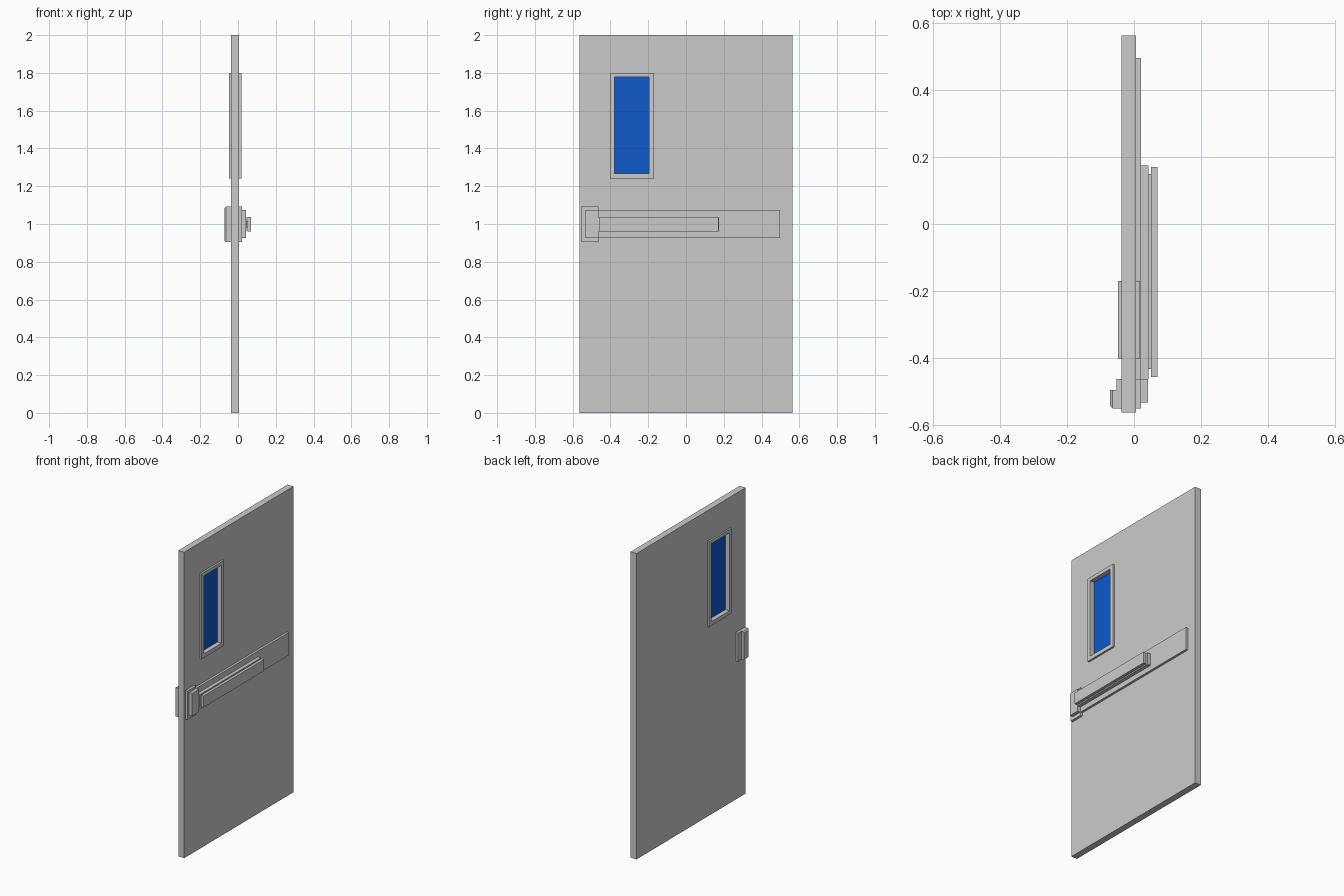
import bpy, bmesh

if "Cube" in bpy.data.objects:
    bpy.data.objects.remove(bpy.data.objects["Cube"])


def box(name, x, y, z, chamfer=None, width=0.008):
    """Box from (min, max) ranges; chamfer(edge_midpoint) picks edges to cut."""
    bm = bmesh.new()
    bmesh.ops.create_cube(bm, size=1)
    for v in bm.verts:
        v.co = [r[0] if c < 0 else r[1] for c, r in zip(v.co, (x, y, z))]
    if chamfer:
        edges = [e for e in bm.edges if chamfer((e.verts[0].co + e.verts[1].co) / 2)]
        bmesh.ops.bevel(bm, geom=edges, offset=width, segments=1, affect='EDGES')
    return finish(name, bm)


def ring(name, x, outer, inner):
    """Rectangular frame through x; outer and inner are (y0, y1, z0, z1)."""
    bm = bmesh.new()
    loops = []
    for px in x:
        for y0, y1, z0, z1 in (outer, inner):
            loops.append([bm.verts.new((px, a, b)) for a, b in
                          ((y0, z0), (y1, z0), (y1, z1), (y0, z1))])
    bo, bi, fo, fi = loops
    for i in range(4):
        j = (i + 1) % 4
        for p, q in ((bo, bi), (bi, fi), (fi, fo), (fo, bo)):
            bm.faces.new((p[i], p[j], q[j], q[i]))
    return finish(name, bm)


def finish(name, bm):
    bmesh.ops.recalc_face_normals(bm, faces=bm.faces)
    mesh = bpy.data.meshes.new(name)
    bm.to_mesh(mesh)
    bm.free()
    obj = bpy.data.objects.new(name, mesh)
    bpy.context.collection.objects.link(obj)
    return obj


# Door leaf with window opening
frame = (-0.403, -0.170, 1.242, 1.80)
pane = (-0.379, -0.197, 1.268, 1.777)
ring("door_leaf", (-0.037, 0.006), (-0.564, 0.564, 0, 2), frame)

# Window frame and glass
ring("window_frame", (-0.048, 0.018), frame, pane)
glass = box("window_glass", (-0.019, -0.012), pane[:2], pane[2:])
blue = bpy.data.materials.new("blue_glass")
blue.diffuse_color = (0.004, 0.1, 0.6, 1)
blue.use_nodes = True
blue.node_tree.nodes["Principled BSDF"].inputs["Base Color"].default_value = blue.diffuse_color
glass.data.materials.append(blue)

# Push bar: rail, latch housing, bar base, neck and push pad
box("rail_plate", (0.006, 0.021), (-0.463, 0.497), (0.926, 1.075))
box("latch_base", (0.006, 0.021), (-0.552, -0.463), (0.904, 1.092))
box("latch_cover", (0.021, 0.042), (-0.534, -0.463), (0.926, 1.075))
box("bar_base", (0.021, 0.044), (-0.463, 0.175), (0.959, 1.038))
box("bar_neck", (0.044, 0.051), (-0.433, 0.149), (0.982, 1.015))
box("push_pad", (0.051, 0.070), (-0.457, 0.171), (0.961, 1.036))

# Pull handle on the other face
box("pull_base", (-0.053, -0.037), (-0.552, -0.463), (0.904, 1.092))
box("pull_grip", (-0.072, -0.053), (-0.552, -0.497), (0.904, 1.092),
    chamfer=lambda m: m.x < -0.07 and m.y < -0.5)
